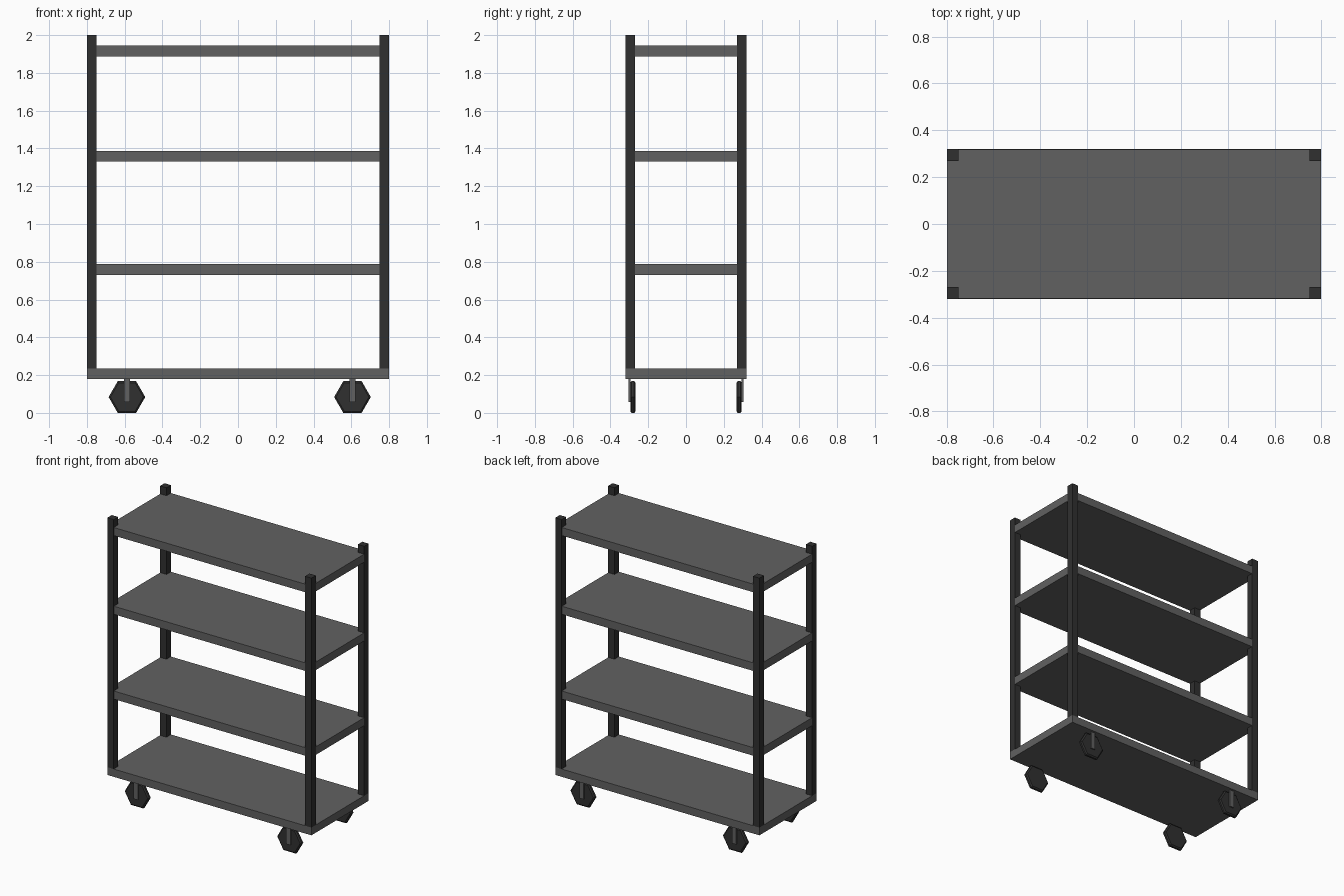
import bpy, bmesh, math

if "Cube" in bpy.data.objects:
    bpy.data.objects.remove(bpy.data.objects["Cube"])


def material(name, grey):
    m = bpy.data.materials.new(name)
    m.diffuse_color = (grey, grey, grey, 1)
    m.use_nodes = True
    m.node_tree.nodes["Principled BSDF"].inputs["Base Color"].default_value = m.diffuse_color
    return m


steel = material("grey_metal", 0.12)
dark = material("dark_metal", 0.03)


def finish(bm, name, mat):
    bmesh.ops.recalc_face_normals(bm, faces=bm.faces)
    mesh = bpy.data.meshes.new(name)
    bm.to_mesh(mesh)
    bm.free()
    mesh.materials.append(mat)
    ob = bpy.data.objects.new(name, mesh)
    bpy.context.collection.objects.link(ob)
    return ob


def box(name, lo, hi, mat):
    bm = bmesh.new()
    bmesh.ops.create_cube(bm, size=1)
    for v in bm.verts:
        v.co = [(a + b) / 2 + c * (b - a) for a, b, c in zip(lo, hi, v.co)]
    return finish(bm, name, mat)


def wheel(name, cx, cy, cz):
    # six-sided disc with chamfered rims, axis along y
    bm = bmesh.new()
    rings = []
    for r, dy in [(0.087, -0.014), (0.097, -0.007), (0.097, 0.007), (0.087, 0.014)]:
        rings.append([bm.verts.new((cx + r * math.cos(i * math.pi / 3), cy + dy,
                                    cz + r * math.sin(i * math.pi / 3))) for i in range(6)])
    for a, b in zip(rings, rings[1:]):
        for i in range(6):
            j = (i + 1) % 6
            bm.faces.new((a[i], a[j], b[j], b[i]))
    bm.faces.new(rings[0])
    bm.faces.new(rings[-1])
    return finish(bm, name, dark)


X, Y, T = 0.799, 0.32, 0.05

# base deck and three shelves, flush with the posts
box("base_deck", (-X, -Y, 0.18), (X, Y, 0.235), steel)
for name, z in [("lower_shelf", 0.73), ("middle_shelf", 1.33), ("top_shelf", 1.887)]:
    box(name, (-X + .001, -Y + .001, z), (X - .001, Y - .001, z + 0.057), steel)

for sx, side in [(-1, "left"), (1, "right")]:
    for sy, end in [(-1, "front"), (1, "back")]:
        # corner posts
        xs = sorted((sx * X, sx * (X - T)))
        ys = sorted((sy * Y, sy * (Y - T)))
        box(f"{end}_{side}_post", (xs[0], ys[0], 0.235), (xs[1], ys[1], 2.0), dark)
        # casters: wheel with a bracket on its outer side
        cx = sx * 0.597 + 0.009
        wheel(f"{end}_{side}_wheel", cx, sy * 0.281, 0.084)
        yb = sorted((sy * 0.293, sy * 0.304))
        box(f"{end}_{side}_bracket", (cx - 0.016, yb[0], 0.057), (cx + 0.016, yb[1], 0.18), steel)
